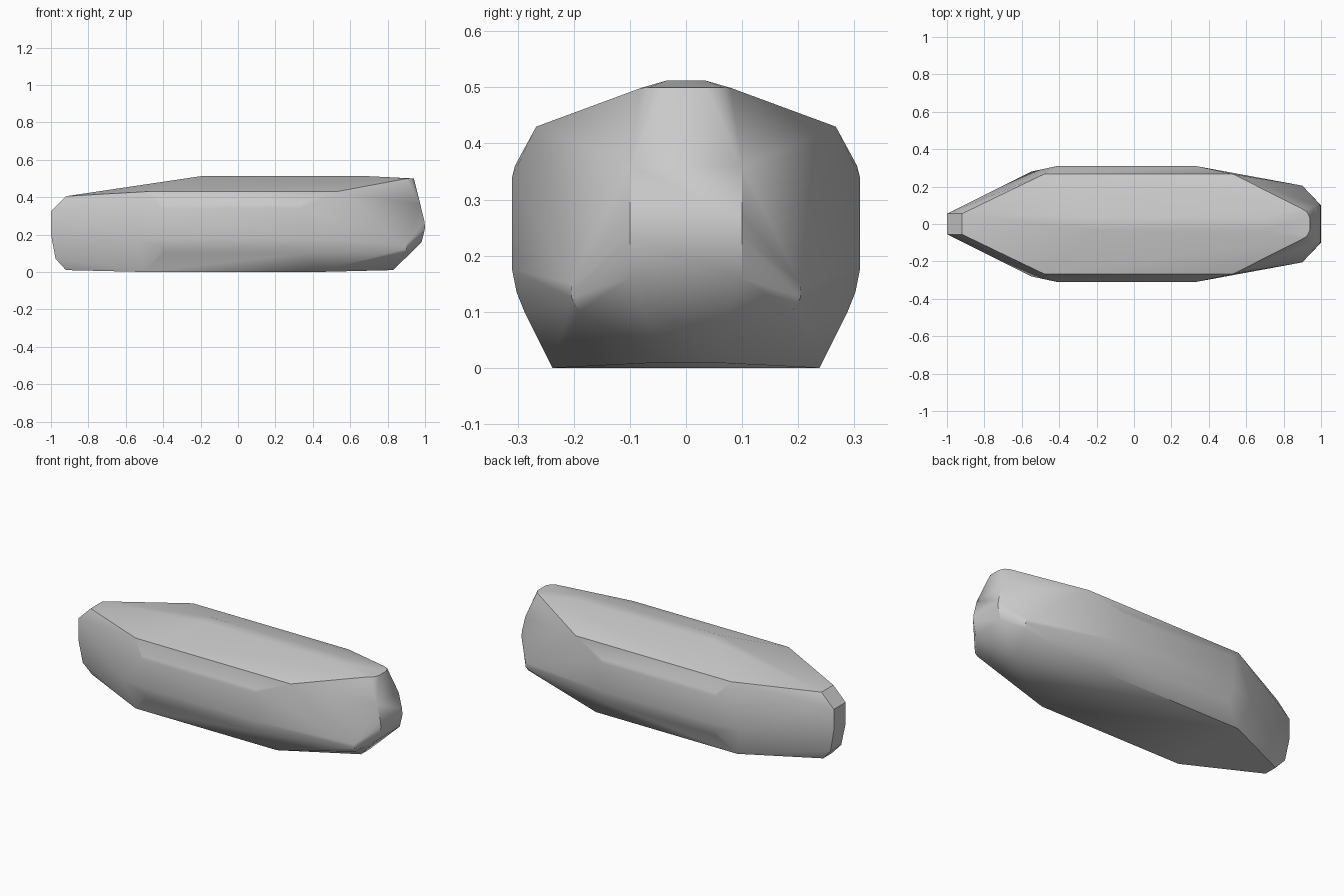
import bpy
import bmesh

cube = bpy.data.objects.get("Cube")
if cube:
    bpy.data.objects.remove(cube, do_unlink=True)

grey = bpy.data.materials.new("plain grey")
grey.use_nodes = True
colour = (0.6, 0.6, 0.6, 1)
grey.diffuse_color = colour
grey.node_tree.nodes["Principled BSDF"].inputs["Base Color"].default_value = colour

# Long rails: start x, end x, half width, height
rails = [
    (-0.20, 0.70, 0.035, 0.512),   # top ridge
    (-0.48, 0.53, 0.267, 0.43),    # shoulder
    (-0.41, 0.33, 0.305, 0.36),    # upper side
    (-0.41, 0.33, 0.31, 0.34),
    (-0.41, 0.33, 0.31, 0.175),    # lower side
    (-0.40, 0.33, 0.302, 0.135),
    (-0.40, 0.34, 0.288, 0.10),
    (-0.50, 0.42, 0.238, 0.0),     # bottom edge
]
# Corner points of both ends: x, half width, height
tail = [
    (-0.55, 0.28, 0.17), (-0.92, 0.055, 0.405), (-1.0, 0.055, 0.325),
    (-1.0, 0.055, 0.20), (-0.975, 0.05, 0.07), (-0.92, 0.04, 0.01),
]
nose = [
    (0.94, 0.035, 0.50), (0.925, 0.065, 0.50), (0.90, 0.08, 0.499),
    (0.975, 0.10, 0.36), (0.997, 0.10, 0.27), (1.0, 0.10, 0.235),
    (0.982, 0.10, 0.16), (0.90, 0.205, 0.15), (0.90, 0.204, 0.125),
    (0.893, 0.19, 0.10), (0.88, 0.165, 0.088), (0.83, 0.04, 0.01),
]


def hull_object(name, points):
    """Wrap a tight skin around points mirrored across the long axis."""
    bm = bmesh.new()
    for x, y, z in points:
        for side in (-1, 1):
            bm.verts.new((x, side * y, z))
    result = bmesh.ops.convex_hull(bm, input=bm.verts)
    inner = {v for v in result["geom_interior"] + result["geom_unused"]
             if isinstance(v, bmesh.types.BMVert)}
    bmesh.ops.delete(bm, geom=list(inner), context="VERTS")
    bmesh.ops.dissolve_limit(bm, angle_limit=0.005, verts=bm.verts, edges=bm.edges)
    bmesh.ops.recalc_face_normals(bm, faces=bm.faces)
    mesh = bpy.data.meshes.new(name)
    bm.to_mesh(mesh)
    bm.free()
    mesh.materials.append(grey)
    obj = bpy.data.objects.new(name, mesh)
    bpy.context.collection.objects.link(obj)
    return obj


# Faceted body with softly shaded shallow edges
points = [(x, y, z) for a, b, y, z in rails for x in (a, b)] + tail + nose
body = hull_object("faceted_body", points)
bpy.ops.object.select_all(action="DESELECT")
body.select_set(True)
bpy.context.view_layer.objects.active = body
bpy.ops.object.shade_smooth_by_angle(angle=0.6)
